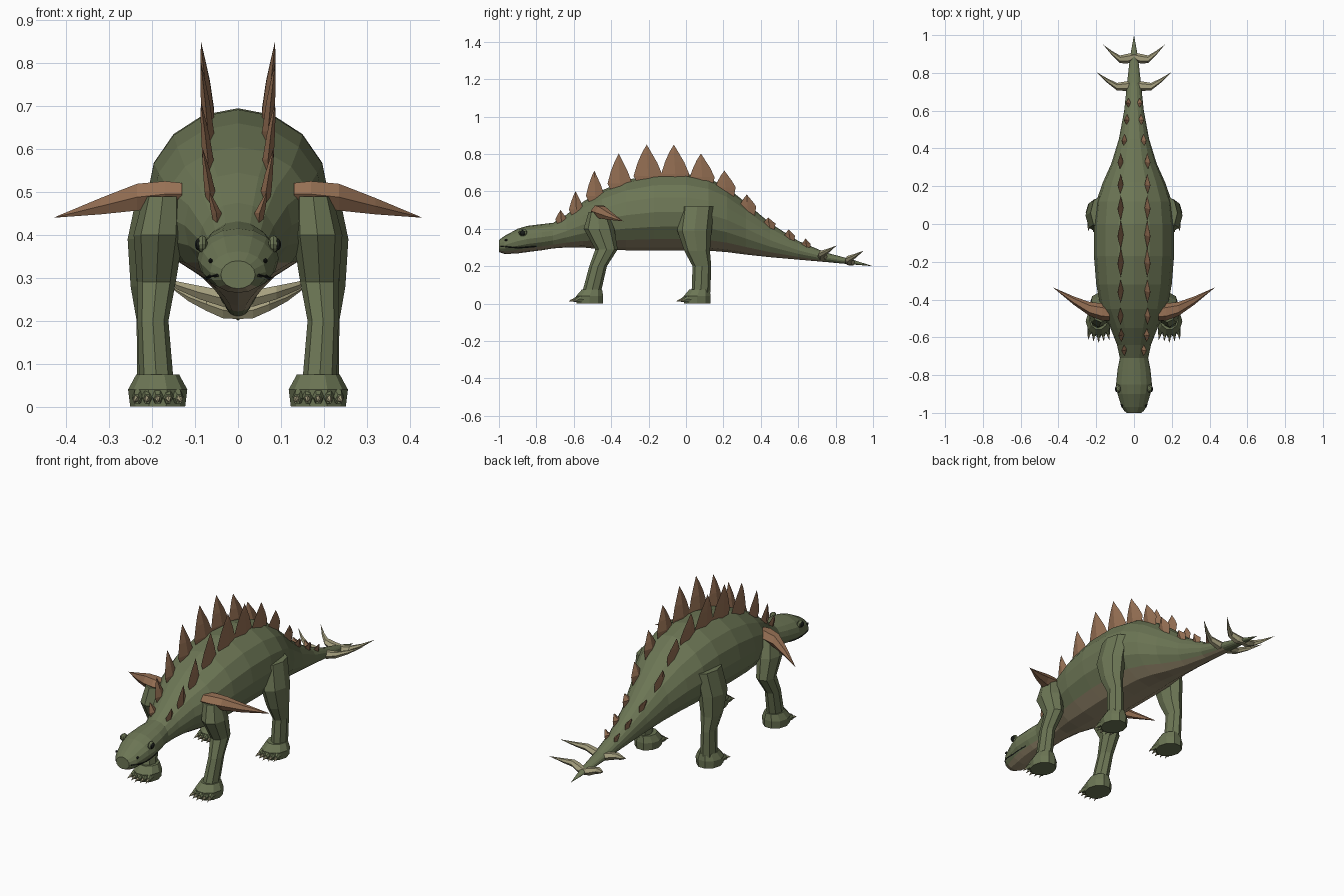
import bpy, bmesh, math
from mathutils import Vector

cube = bpy.data.objects.get("Cube")
if cube:
    bpy.data.objects.remove(cube, do_unlink=True)


def material(name, rgb):
    m = bpy.data.materials.new(name)
    m.use_nodes = True
    m.diffuse_color = (*rgb, 1)
    m.node_tree.nodes["Principled BSDF"].inputs["Base Color"].default_value = (*rgb, 1)
    return m


GREEN = material("olive skin", (0.15, 0.18, 0.09))
BELLY = material("tan belly", (0.33, 0.27, 0.165))
HORN = material("pale horn", (0.38, 0.35, 0.21))
BROWN = material("brown plate", (0.31, 0.165, 0.09))
BLACK = material("black", (0.01, 0.012, 0.01))

X, Y, Z = Vector((1, 0, 0)), Vector((0, 1, 0)), Vector((0, 0, 1))


def loft(bm, stations, u, v, sides):
    """Join elliptical rings (x, y, z, radius_u, radius_v) into a closed tube."""
    rings = []
    for x, y, z, ru, rv in stations:
        c = Vector((x, y, z))
        if ru == 0:
            rings.append([bm.verts.new(c)] * sides)
            continue
        angles = [math.tau * i / sides for i in range(sides)]
        rings.append([bm.verts.new(c + u * ru * math.cos(a) + v * rv * math.sin(a))
                      for a in angles])
    for a, b in zip(rings, rings[1:]):
        for i in range(sides):
            j = (i + 1) % sides
            bm.faces.new(list(dict.fromkeys((a[i], a[j], b[j], b[i]))))
    for ring in (rings[0], rings[-1]):
        if ring[0] != ring[1]:
            bm.faces.new(ring)


def finish(bm, name, mats, mirror=True):
    bmesh.ops.recalc_face_normals(bm, faces=bm.faces)
    mesh = bpy.data.meshes.new(name)
    bm.to_mesh(mesh)
    bm.free()
    ob = bpy.data.objects.new(name, mesh)
    bpy.context.collection.objects.link(ob)
    for m in mats:
        mesh.materials.append(m)
    if mirror:
        ob.modifiers.new("Mirror", "MIRROR").use_mirror_merge = False
    return ob


def tube(name, stations, u, v, sides, mat, mirror=True):
    bm = bmesh.new()
    loft(bm, stations, u, v, sides)
    return finish(bm, name, [mat], mirror)


# Body outline: y, bottom z, top z, half width
BODY = [(-1, .275, .34, .04), (-.97, .265, .362, .065), (-.9, .268, .4, .087),
        (-.85, .275, .415, .095), (-.77, .285, .425, .087), (-.71, .295, .432, .075),
        (-.64, .3, .475, .09), (-.55, .3, .545, .125), (-.45, .29, .605, .175),
        (-.32, .285, .66, .2), (-.17, .285, .692, .212), (0, .285, .695, .212),
        (.12, .283, .67, .2), (.22, .275, .62, .165), (.32, .262, .54, .12),
        (.45, .248, .43, .08), (.6, .235, .335, .052), (.75, .222, .272, .036),
        (.88, .21, .238, .022), (1, .2, .2, 0)]


def section(y):
    """Centre height, half width and half height of the body at y."""
    for a, b in zip(BODY, BODY[1:]):
        if y <= b[0]:
            t = (y - a[0]) / (b[0] - a[0])
            lo, hi, w = (a[k] + t * (b[k] - a[k]) for k in (1, 2, 3))
            return (lo + hi) / 2, w, (hi - lo) / 2


bm = bmesh.new()
loft(bm, [(0, y, (lo + hi) / 2, w, (hi - lo) / 2) for y, lo, hi, w in BODY], X, Z, 16)
for f in bm.faces:
    c = f.calc_center_median()
    zc, w, h = section(c.y)
    if -.99 < c.y < .8 and (c.z - zc) / h < -.7:
        f.material_index = 1
finish(bm, "body", [GREEN, BELLY], mirror=False)

# Back plates: y, tip z, half length
PLATES = [(-.67, .5, .032), (-.59, .6, .04), (-.49, .711, .05), (-.36, .802, .066),
          (-.21, .85, .078), (-.065, .85, .075), (.08, .802, .066), (.205, .711, .055),
          (.325, .583, .046), (.44, .46, .035), (.55, .396, .03), (.64, .348, .024)]
bm = bmesh.new()
for y, tip, half in PLATES:
    zc, w, h = section(y)
    x = min(.07, w * .6)
    base = zc + h * math.sqrt(1 - (x / w) ** 2)
    rise, thick = tip - base, .06 * half + .01
    loft(bm, [(x - .003, y + half * .3, base - half, thick * .5, half * .6),
              (x, y + half * .1, base + .01, thick, half),
              (x + .006, y + half * .05, base + rise * .45, thick * .75, half * .68),
              (x + .012, y, base + rise * .75, thick * .4, half * .33),
              (x + .016, y, tip, 0, 0)], X, Y, 4)
finish(bm, "back_plates", [BROWN])

# Shoulder and tail spikes
tube("shoulder_spike", [(.13, -.47, .495, .04, .03), (.17, -.465, .495, .045, .035),
                        (.235, -.45, .488, .037, .036), (.32, -.405, .467, .022, .022),
                        (.43, -.335, .44, 0, 0)], Y, Z, 6, BROWN)
for name, y, s in (("front_tail_spike", .73, 1), ("rear_tail_spike", .875, .82)):
    z = section(y)[0]
    tube(name, [(0, y + .01, z - .005, .02, .018), (.035, y, z, .026, .022),
                (.09 * s, y - .003, z + .014, .02, .018),
                (.14 * s, y + .028, z + .03, .012, .011),
                (.2 * s, y + .075, z + .058, 0, 0)], Y, Z, 6, HORN)

# Legs
tube("front_leg", [(.175, -.47, .49, .045, .05), (.185, -.465, .4, .058, .082),
                   (.19, -.425, .29, .045, .06), (.198, -.47, .2, .036, .047),
                   (.19, -.505, .06, .04, .05)], X, Y, 8, GREEN)
tube("hind_leg", [(.175, .06, .52, .055, .09), (.195, .045, .39, .062, .092),
                  (.2, .06, .28, .05, .068), (.2, .085, .2, .036, .05),
                  (.195, .08, .06, .04, .05)], X, Y, 8, GREEN)

# Feet, toes and claws
for name, y in (("front", -.515), ("hind", .06)):
    tube(name + "_foot", [(.187, y, 0, .064, .074), (.187, y, .04, .069, .076),
                          (.187, y + .012, .075, .05, .057)], X, Y, 10, GREEN)
    toes, claws = bmesh.new(), bmesh.new()
    for i in range(5):
        k = i - 2
        x, ty = .187 + k * .023, y - .062 + abs(k) * .008
        loft(toes, [(x, ty + .03, .022, .012, .018), (x, ty - .008, .024, .014, .018),
                    (x + k * .002, ty - .024, .018, .009, .012)], X, Z, 6)
        loft(claws, [(x + k * .002, ty - .018, .018, .008, .01),
                     (x + k * .003, ty - .034, .018, .006, .007),
                     (x + k * .005, ty - .053, .01, 0, 0)], X, Z, 5)
    finish(toes, name + "_toes", [GREEN])
    finish(claws, name + "_claws", [HORN])


# Face details
def ball(name, centre, scale, mat):
    b = bmesh.new()
    bmesh.ops.create_uvsphere(b, u_segments=10, v_segments=6, radius=1)
    bmesh.ops.scale(b, vec=scale, verts=b.verts)
    bmesh.ops.translate(b, vec=centre, verts=b.verts)
    return finish(b, name, [mat])


ball("eyelid", (.083, -.872, .379), (.013, .023, .02), GREEN)
ball("eye", (.09, -.874, .378), (.011, .016, .015), BLACK)
ball("nostril", (.064, -.962, .34), (.005, .008, .006), BLACK)

mouth = []
for i in range(7):
    y = -.992 + i * .032
    zc, w, h = section(y)
    z = .298 + .008 * abs(i - 3) / 3
    x = w * math.sqrt(1 - ((z - zc) / h) ** 2)
    mouth.append((x, y, z, .004, .004))
tube("mouth_line", mouth, X, Z, 4, BLACK)
